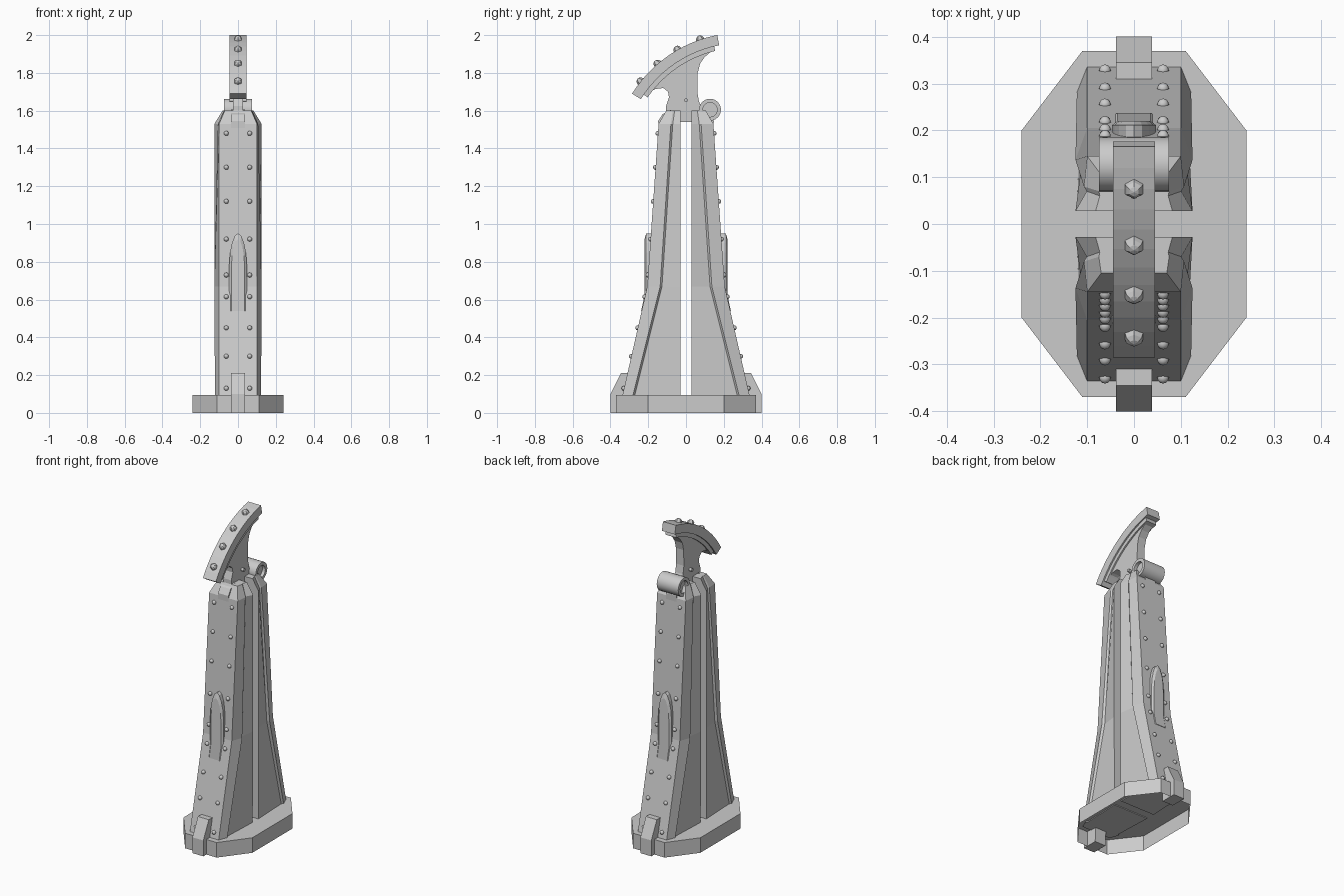
import bpy, bmesh, math
from mathutils import Vector

if "Cube" in bpy.data.objects:
    bpy.data.objects.remove(bpy.data.objects["Cube"])


def finish(name, bm, smooth=False):
    bmesh.ops.recalc_face_normals(bm, faces=bm.faces)
    me = bpy.data.meshes.new(name)
    bm.to_mesh(me)
    bm.free()
    ob = bpy.data.objects.new(name, me)
    bpy.context.collection.objects.link(ob)
    if smooth:
        bpy.context.view_layer.objects.active = ob
        ob.select_set(True)
        bpy.ops.object.shade_smooth_by_angle(angle=math.radians(50))
        ob.select_set(False)
    return ob


def loft(name, rings, start_cap=True, end_cap=True, smooth=False):
    """Skin a series of equal-length closed rings."""
    bm = bmesh.new()
    rows = [[bm.verts.new(p) for p in r] for r in rings]
    n = len(rows[0])
    for a, b in zip(rows, rows[1:]):
        for i in range(n):
            j = (i + 1) % n
            bm.faces.new((a[i], a[j], b[j], b[i]))
    if start_cap:
        bm.faces.new(rows[0])
    if end_cap:
        bm.faces.new(rows[-1])
    return finish(name, bm, smooth)


def side_prism(name, pts, half):
    """Extrude a (y, z) profile across x, centred."""
    return loft(name, [[(x, y, z) for y, z in pts] for x in (-half, half)])


def rivets(name, places, r, seg, rings, smooth):
    """Domes at (position, normal) pairs, joined in one mesh."""
    bm = bmesh.new()
    for pos, nrm in places:
        rot = Vector((0, 0, 1)).rotation_difference(Vector(nrm)).to_matrix().to_4x4()
        rot.translation = pos
        bmesh.ops.create_uvsphere(bm, u_segments=seg, v_segments=rings, radius=r, matrix=rot)
    finish(name, bm, smooth)


# Octagonal base, hollow underneath
octagon = [(.11, -.37), (.24, -.2), (.24, .2), (.11, .37),
           (-.11, .37), (-.24, .2), (-.24, -.2), (-.11, -.37)]
loft("base", [[(x, y, z) for x, y in octagon] for z in (0, .095)], start_cap=False)

# Tower levels: z, outer y, ridge y, widths of face, ridge, web, inner edge
LEVELS = [(.09, .337, .282, .1, .122, .112, .122),
          (.67, .205, .137, .1, .125, .112, .125),
          (1.53, .145, .08, .1, .107, .101, .125),
          (1.6, .105, .07, .07, .075, .073, .082)]


def face_y(z):
    for a, b in zip(LEVELS, LEVELS[1:]):
        if z <= b[0]:
            return a[1] + (b[1] - a[1]) * (z - a[0]) / (b[0] - a[0])


ARCH = [(.047, .54), (.047, .62), (.047, .78), (.042, .85), (.032, .9), (.017, .938), (0, .95)]
arch = ARCH + [(-x, z) for x, z in reversed(ARCH[:-1])]
RIVET_Z = (.13, .3, .45, .615, .73, .92, 1.12, 1.3, 1.48)

for s, side in ((-1, "front"), (1, "back")):
    # Tapering half tower with chamfered face and recessed sides
    rings = []
    for z, yo, yr, wf, wr, ww, wi in LEVELS:
        half = [(wf, yo), (wr, yr), (ww, yr - .01), (wi, .028)]
        ring = half + [(-x, y) for x, y in reversed(half)]
        rings.append([(x, s * y, z) for x, y in ring])
    loft(side + "_tower", rings)

    # Pointed arch panel on the face
    def arch_ring(depth, k):
        out = []
        for x, z in arch:
            y = max(.205 + depth, face_y(z) + depth - .012)
            out.append((x * k, s * y, z if z < .7 else .7 + (z - .7) * (.5 + k / 2)))
        return out
    loft(side + "_arch_panel", [arch_ring(-.06, 1), arch_ring(.006, 1), arch_ring(.015, .75)])

    # Foot lug and top strap
    lug = [(.3, 0), (.4, 0), (.4, .1), (.345, .21), (.29, .21)]
    loft(side + "_foot_lug", [[(x, s * y, z) for y, z in lug] for x in (-.038, .038)])
    strap = [(.1, 1.38), (.145, 1.38), (.147, 1.545), (.125, 1.58), (.08, 1.605)]
    side_prism(side + "_strap", [(s * y, z) for y, z in strap], .036)

    # Rivet rows
    rivets(side + "_rivets", [((x, s * face_y(z), z), (0, s, .15))
                              for z in RIVET_Z for x in (-.062, .062)], .013, 10, 6, True)

# Curved hammer-like head
CY, CZ, R = .296, 1.328, .685


def polar(r, deg):
    a = math.radians(deg)
    return CY + r * math.cos(a), CZ + r * math.sin(a)


def arc(r, a0, a1, n=12):
    return [polar(r, a0 + (a1 - a0) * i / n) for i in range(n + 1)]


def band(name, r0, r1, a0, a1, half):
    side_prism(name, arc(r0, a0, a1) + arc(r1, a1, a0), half)


band("head_bar", R, R - .055, 148.1, 101, .045)
band("head_rim", R - .05, R - .08, 145.5, 103.5, .036)

# Stem under the head, dropping between the towers
stem = arc(R - .07, 143, 104) + [
    (.1, 1.885), (.075, 1.85), (.062, 1.8), (.06, 1.7), (.068, 1.65), (.085, 1.61),
    (.085, 1.59), (.03, 1.59), (.03, 1.54), (-.03, 1.54), (-.03, 1.59), (-.105, 1.59),
    (-.105, 1.625), (-.09, 1.67), (-.095, 1.7), (-.12, 1.72), (-.16, 1.715)]
side_prism("stem", stem, .027)

# Six-sided studs along the head
studs = []
for y in (.075, -.045, -.15, -.24):
    z = CZ + math.sqrt(R * R - (y - CY) ** 2)
    studs.append(((0, y, z), (0, y - CY, z - CZ)))
rivets("head_studs", studs, .022, 6, 6, False)


# Turned parts along x: list of (x, radius)
def turned(name, prof, cy, cz, n):
    loft(name, [[(x, cy + r * math.cos(2 * math.pi * i / n), cz + r * math.sin(2 * math.pi * i / n))
                 for i in range(n)] for x, r in prof], smooth=True)


# Rear cylinder with recessed ends, and the stem pin
turned("rear_roller", [(-.055, .038), (-.075, .038), (-.075, .058),
                       (.075, .058), (.075, .038), (.055, .038)], .127, 1.605, 24)
turned("stem_pin", [(-.045, .01), (.045, .01)], 0, 1.655, 10)
